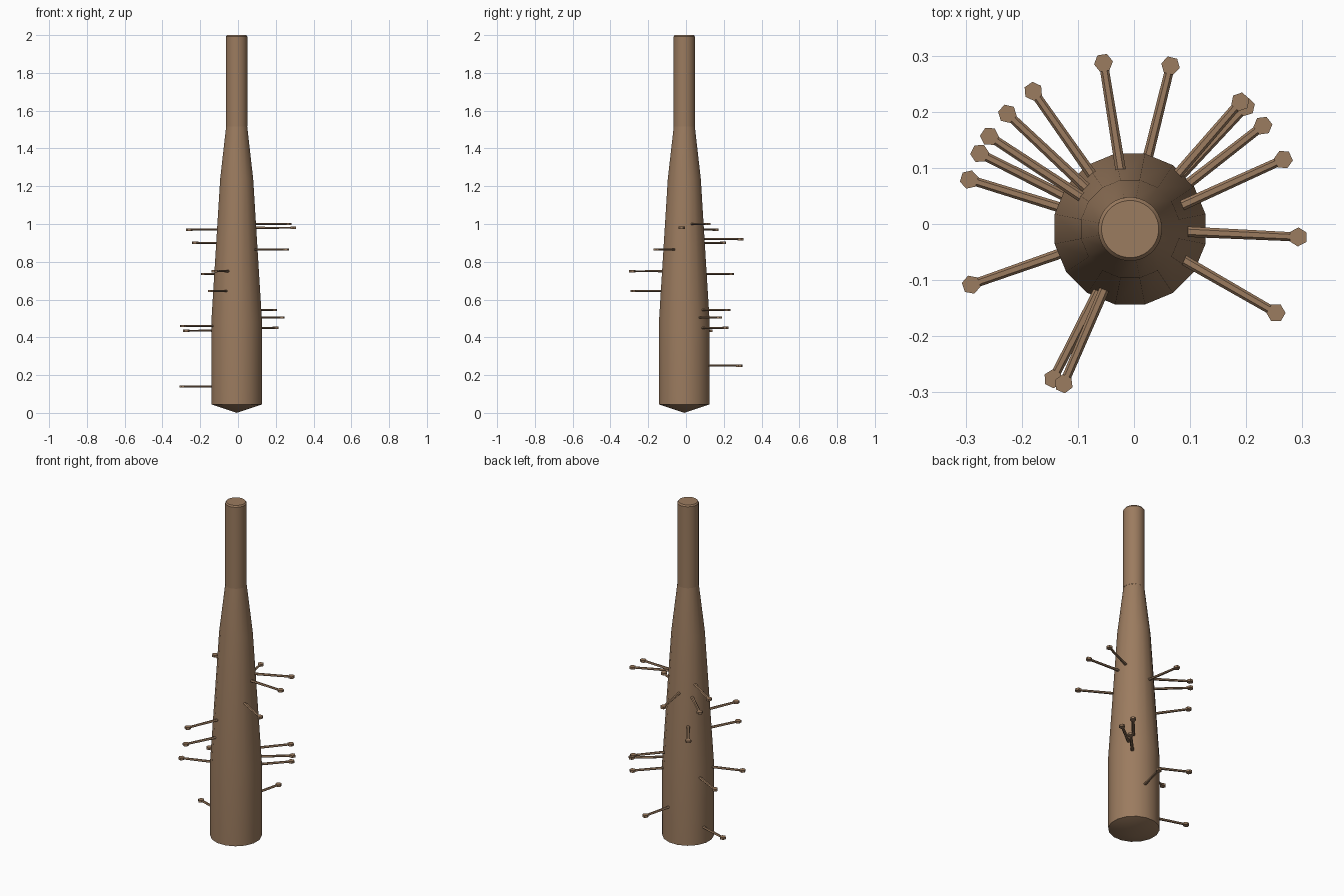
import bpy, bmesh, math
from mathutils import Matrix, Vector

if "Cube" in bpy.data.objects:
    bpy.data.objects.remove(bpy.data.objects["Cube"])

AXIS = Vector((-0.007, -0.009, 0.0))   # centre line of the bat

wood = bpy.data.materials.new("brown wood")
wood.diffuse_color = (0.33, 0.20, 0.115, 1.0)
wood.use_nodes = True
wood.node_tree.nodes["Principled BSDF"].inputs["Base Color"].default_value = wood.diffuse_color


def finish(name, bm, smooth=True):
    """Turn a bmesh into a named object in the scene."""
    bmesh.ops.recalc_face_normals(bm, faces=bm.faces)
    mesh = bpy.data.meshes.new(name)
    bm.to_mesh(mesh)
    bm.free()
    mesh.materials.append(wood)
    obj = bpy.data.objects.new(name, mesh)
    bpy.context.collection.objects.link(obj)
    if smooth:
        bpy.ops.object.select_all(action='DESELECT')
        obj.select_set(True)
        bpy.context.view_layer.objects.active = obj
        bpy.ops.object.shade_smooth_by_angle(angle=math.radians(35))
    return obj


def lathe(name, profile, sides):
    """Revolve (radius, height) points around the bat's axis."""
    bm = bmesh.new()
    turn = Matrix.Rotation(math.pi / sides, 3, 'Z')
    verts = [bm.verts.new(AXIS + turn @ Vector((r, 0, z))) for r, z in profile]
    edges = [bm.edges.new(pair) for pair in zip(verts, verts[1:])]
    bmesh.ops.spin(bm, geom=verts + edges, cent=AXIS, axis=(0, 0, 1),
                   angle=2 * math.pi, steps=sides, use_merge=True)
    bmesh.ops.remove_doubles(bm, verts=bm.verts, dist=0.0005)
    return finish(name, bm)


# Tapered barrel with a shallow cone underneath
lathe("barrel", [(0, 0.0), (0.137, 0.045), (0.137, 0.48),
                 (0.089, 1.24), (0.057, 1.515)], 16)

# Round grip with a slightly softened end
lathe("handle", [(0.057, 1.515), (0.057, 1.992), (0.051, 2.0), (0, 2.0)], 32)

# Nails: direction around the axis in degrees, height
NAILS = [(99.1, 0.92), (76.1, 0.25), (125.1, 0.735), (136.8, 0.90),
         (146.6, 0.97), (153.3, 0.435), (162.9, 0.14), (199.3, 0.46),
         (242.8, 0.645), (246.8, 0.75), (330.1, 0.865), (357.3, 0.98),
         (24.4, 1.0), (37.9, 0.505), (46.6, 0.45), (49.1, 0.545)]
INNER, OUTER = 0.07, 0.30

for i, (angle, height) in enumerate(NAILS, 1):
    place = (Matrix.Translation(AXIS + Vector((0, 0, height)))
             @ Matrix.Rotation(math.radians(angle), 4, 'Z'))
    bm = bmesh.new()
    # Shaft, a flattened six-sided rod with a ridge on top
    lay = (place @ Matrix.Translation(((INNER + OUTER) / 2, 0, 0))
           @ Matrix.Diagonal((1, 1, 0.7, 1)) @ Matrix.Rotation(math.pi / 2, 4, 'Y'))
    bmesh.ops.create_cone(bm, cap_ends=True, segments=6, radius1=0.0095,
                          radius2=0.008, depth=OUTER - INNER, matrix=lay)
    finish("nail_shaft_%d" % i, bm, smooth=False)
    # Head, a small flat hexagon
    bm = bmesh.new()
    bmesh.ops.create_cone(bm, cap_ends=True, segments=6, radius1=0.017,
                          radius2=0.017, depth=0.0125,
                          matrix=place @ Matrix.Translation((OUTER, 0, 0)))
    finish("nail_head_%d" % i, bm, smooth=False)
